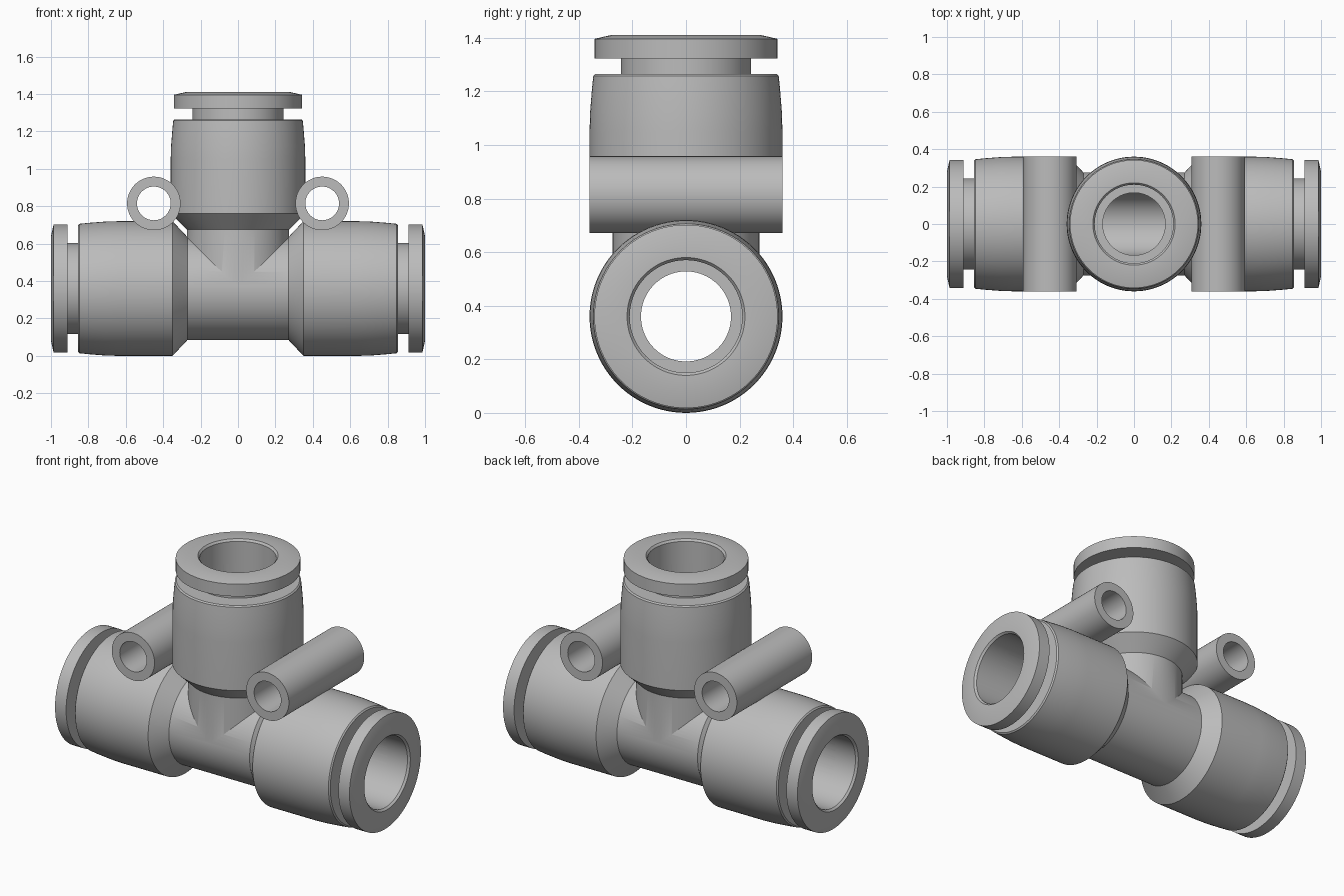
import bpy, bmesh, math
from mathutils import Matrix, Vector

if "Cube" in bpy.data.objects:
    bpy.data.objects.remove(bpy.data.objects["Cube"], do_unlink=True)

SEG = 96
AXIS_Z = 0.36          # height of the run's centre line
JUNCTION = Vector((0, 0, AXIS_Z))
RUN_END, BRANCH_END = 1.0, 1.05

grey = bpy.data.materials.new("plastic_grey")
grey.use_nodes = True
colour = (0.5, 0.5, 0.5, 1)
grey.diffuse_color = colour
bsdf = next(n for n in grey.node_tree.nodes if n.type == 'BSDF_PRINCIPLED')
bsdf.inputs["Base Color"].default_value = colour


def lathe(name, profile, direction, origin, closed=False):
    """Spin (radius, distance) points about a direction through origin."""
    bm = bmesh.new()
    turn = Vector((0, 0, 1)).rotation_difference(Vector(direction)).to_matrix().to_4x4()
    rings = []
    for r, d in profile:
        if r == 0:
            rings.append([bm.verts.new((0, 0, d))] * SEG)
        else:
            rings.append([bm.verts.new((r * math.cos(a), r * math.sin(a), d))
                          for a in (2 * math.pi * i / SEG for i in range(SEG))])
    pairs = list(zip(rings, rings[1:]))
    if closed:
        pairs.append((rings[-1], rings[0]))
    for low, high in pairs:
        for i in range(SEG):
            j = (i + 1) % SEG
            quad = dict.fromkeys((low[i], low[j], high[j], high[i]))
            bm.faces.new(list(quad))
    bmesh.ops.recalc_face_normals(bm, faces=bm.faces)
    bm.transform(Matrix.Translation(origin) @ turn)
    mesh = bpy.data.meshes.new(name)
    bm.to_mesh(mesh)
    bm.free()
    mesh.materials.append(grey)
    obj = bpy.data.objects.new(name, mesh)
    bpy.context.collection.objects.link(obj)
    return obj


def smooth(obj):
    bpy.ops.object.select_all(action='DESELECT')
    obj.select_set(True)
    bpy.context.view_layer.objects.active = obj
    bpy.ops.object.shade_smooth_by_angle(angle=math.radians(25))


def combine(target, tools, operation):
    """Apply boolean tools to the target and remove them."""
    for tool in tools:
        mod = target.modifiers.new("join", 'BOOLEAN')
        mod.operation, mod.object, mod.solver = operation, tool, 'EXACT'
    graph = bpy.context.evaluated_depsgraph_get()
    result = bpy.data.meshes.new_from_object(target.evaluated_get(graph))
    target.modifiers.clear()
    target.data = result
    for tool in tools:
        bpy.data.objects.remove(tool, do_unlink=True)


def socket(end, waist):
    """Outer half profile of a port, from the waist to its mouth."""
    return [(waist, 0.27 if end == RUN_END else 0.315),
            (0.36, end - 0.65), (0.36, end - 0.36), (0.358, end - 0.29),
            (0.351, end - 0.2), (0.346, end - 0.152), (0.338, end - 0.145)]


# Tee body: the run, with the branch joined on
half = socket(RUN_END, 0.275)
mirrored = [(r, -d) for r, d in reversed(half)]
body = lathe("tee_body", [(0, mirrored[0][1])] + mirrored + half + [(0, half[-1][1])],
             (1, 0, 0), JUNCTION)
up = socket(BRANCH_END, 0.274)
branch = lathe("branch", [(0, 0.0), (0.274, 0.0)] + up + [(0, up[-1][1])], (0, 0, 1), JUNCTION)
combine(body, [branch], 'UNION')

# Stepped bores through the run and down the branch
wide, deep = 0.21, 0.45
run_bore = lathe("run_bore", [(0, -1.1), (wide, -1.1), (wide, -deep), (0.168, -deep),
                              (0.168, deep), (wide, deep), (wide, 1.1), (0, 1.1)],
                 (1, 0, 0), JUNCTION)
branch_bore = lathe("branch_bore", [(0, 0.0), (0.167, 0.0), (0.167, deep), (wide, deep),
                                    (wide, 1.2), (0, 1.2)], (0, 0, 1), JUNCTION)
combine(body, [run_bore, branch_bore], 'DIFFERENCE')
smooth(body)

# Release collars at the three mouths
for name, direction, end in (("left_collar", (1, 0, 0), RUN_END),
                             ("right_collar", (-1, 0, 0), RUN_END),
                             ("top_collar", (0, 0, 1), BRANCH_END)):
    ring = [(wide, end - 0.145), (0.243, end - 0.145), (0.243, end - 0.088),
            (0.342, end - 0.088), (0.342, end - 0.014), (0.28, end),
            (0.22, end), (wide, end - 0.012)]
    smooth(lathe(name, ring, direction, JUNCTION, closed=True))

# Mounting sleeves lying across the shoulders
for name, x in (("left_sleeve", 0.45), ("right_sleeve", -0.45)):
    tube = [(0.09, -0.36), (0.143, -0.36), (0.143, 0.36), (0.09, 0.36)]
    smooth(lathe(name, tube, (0, 1, 0), Vector((x, 0, 0.815)), closed=True))
